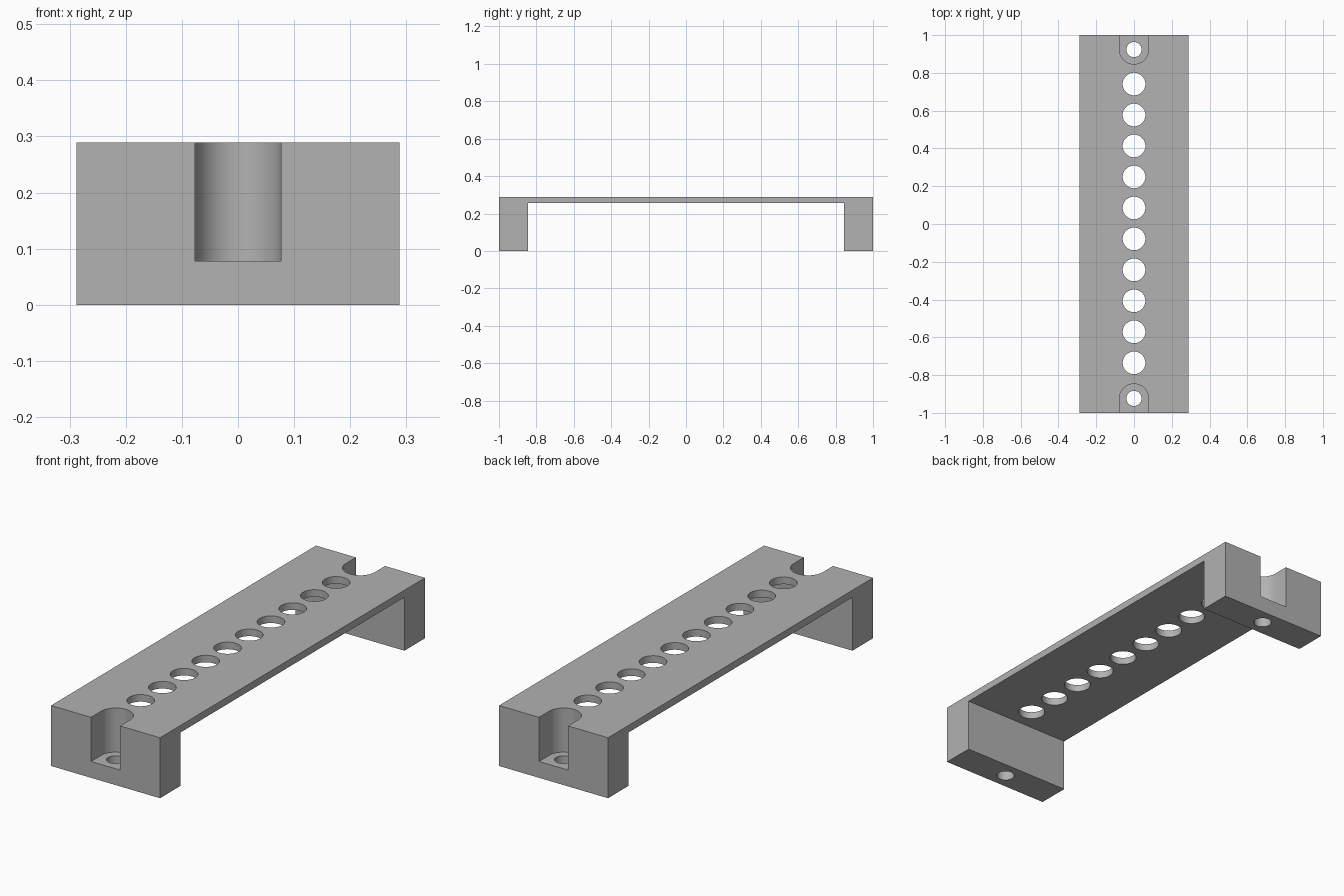
import bpy, bmesh, math

cube = bpy.data.objects.get("Cube")
if cube:
    bpy.data.objects.remove(cube, do_unlink=True)

HALF_W, HALF_L, TOP = 0.288, 1.0, 0.289
DECK_BOTTOM, LEG_INNER = 0.255, 0.845
SCREW_Y, SCREW_R = 0.9235, 0.04
SLOT_R, SLOT_FLOOR = 0.077, 0.078
HOLE_R, HOLE_STEP, HOLE_COUNT = 0.06, 0.164, 10

grey = bpy.data.materials.new("grey")
grey.use_nodes = True
colour = (0.445, 0.445, 0.445, 1)
grey.diffuse_color = colour
grey.node_tree.nodes["Principled BSDF"].inputs["Base Color"].default_value = colour


def extruded(name, outlines, direction):
    """Make one solid from closed outlines, each pushed along direction."""
    bm = bmesh.new()
    for outline in outlines:
        face = bm.faces.new([bm.verts.new(p) for p in outline])
        out = bmesh.ops.extrude_face_region(bm, geom=[face], use_keep_orig=True)
        moved = [v for v in out["geom"] if isinstance(v, bmesh.types.BMVert)]
        bmesh.ops.translate(bm, verts=moved, vec=direction)
    bmesh.ops.recalc_face_normals(bm, faces=bm.faces)
    mesh = bpy.data.meshes.new(name)
    bm.to_mesh(mesh)
    bm.free()
    mesh.materials.append(grey)
    obj = bpy.data.objects.new(name, mesh)
    bpy.context.collection.objects.link(obj)
    return obj


def circle(y, r, z, n=64):
    return [(r * math.cos(2 * math.pi * i / n), y + r * math.sin(2 * math.pi * i / n), z)
            for i in range(n)]


def slot(side, n=32):
    """Round-ended outline open towards one end of the bridge."""
    arc = [(SLOT_R * math.cos(math.pi * i / n),
            side * (SCREW_Y - SLOT_R * math.sin(math.pi * i / n)), SLOT_FLOOR)
           for i in range(n + 1)]
    end = side * (HALF_L + 0.1)
    return arc + [(-SLOT_R, end, SLOT_FLOOR), (SLOT_R, end, SLOT_FLOOR)]


# Bridge body: deck with a leg at each end
side_profile = [(-HALF_L, 0), (-LEG_INNER, 0), (-LEG_INNER, DECK_BOTTOM),
                (LEG_INNER, DECK_BOTTOM), (LEG_INNER, 0), (HALF_L, 0),
                (HALF_L, TOP), (-HALF_L, TOP)]
bridge = extruded("bridge_bracket", [[(-HALF_W, y, z) for y, z in side_profile]],
                  (2 * HALF_W, 0, 0))

# Row of deck holes and the two screw holes
holes = [circle((i - (HOLE_COUNT - 1) / 2) * HOLE_STEP + 0.003, HOLE_R, -0.1)
         for i in range(HOLE_COUNT)]
holes += [circle(s * SCREW_Y, SCREW_R, -0.1) for s in (-1, 1)]
cutters = [extruded("slot_cutter", [slot(-1), slot(1)], (0, 0, 0.5)),
           extruded("hole_cutter", holes, (0, 0, 0.6))]

for cutter in cutters:
    cutter.hide_render = True
    mod = bridge.modifiers.new(cutter.name, "BOOLEAN")
    mod.operation = "DIFFERENCE"
    mod.solver = "EXACT"
    mod.object = cutter

# Bake the cuts, then drop the cutters
bpy.context.view_layer.update()
cut_mesh = bpy.data.meshes.new_from_object(
    bridge.evaluated_get(bpy.context.evaluated_depsgraph_get()))
bridge.modifiers.clear()
bridge.data = cut_mesh
for cutter in cutters:
    bpy.data.objects.remove(cutter, do_unlink=True)

# Smooth round walls, sharp corners
bpy.ops.object.select_all(action="DESELECT")
bridge.select_set(True)
bpy.context.view_layer.objects.active = bridge
bpy.ops.object.shade_smooth_by_angle(angle=math.radians(30))
